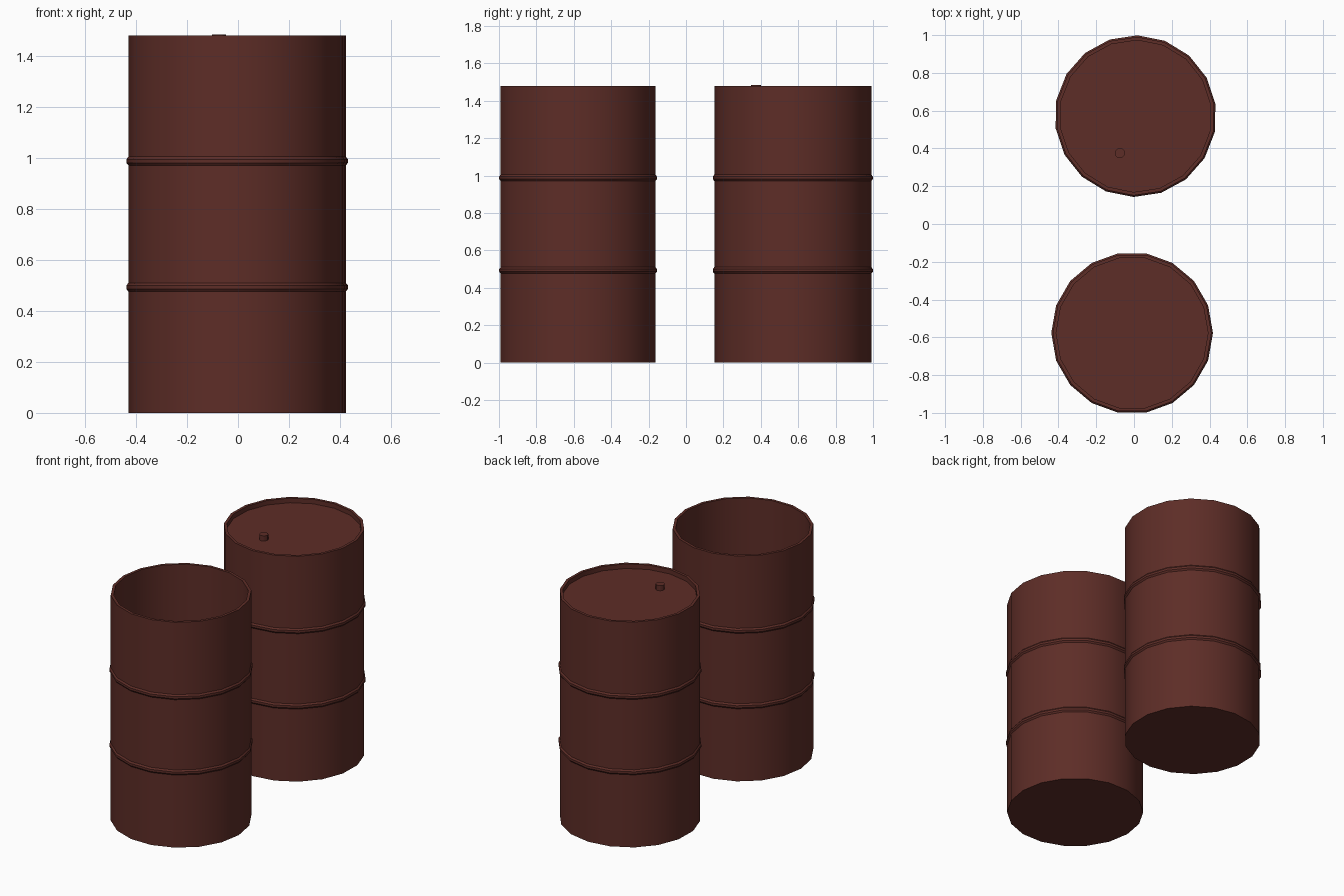
import bpy, bmesh, math

if "Cube" in bpy.data.objects:
    bpy.data.objects.remove(bpy.data.objects["Cube"])

SIDES = 18
R, H, WALL = 0.42, 1.48, 0.018

rust = bpy.data.materials.new("rust_red_paint")
rust.diffuse_color = (0.11, 0.026, 0.02, 1)
rust.use_nodes = True
rust.node_tree.nodes["Principled BSDF"].inputs["Base Color"].default_value = rust.diffuse_color


def lathe(name, profile, sides, loc, turn):
    """Spin an (r, z) profile around z and cap both ends."""
    bm = bmesh.new()
    rings = []
    for r, z in profile:
        ring = []
        for i in range(sides):
            a = turn + 2 * math.pi * i / sides
            ring.append(bm.verts.new((r * math.cos(a), r * math.sin(a), z)))
        rings.append(ring)
    for lo, hi in zip(rings, rings[1:]):
        for i in range(sides):
            j = (i + 1) % sides
            bm.faces.new((lo[i], lo[j], hi[j], hi[i]))
    bm.faces.new(rings[0][::-1])
    bm.faces.new(rings[-1])
    mesh = bpy.data.meshes.new(name)
    bm.to_mesh(mesh)
    bm.free()
    mesh.materials.append(rust)
    ob = bpy.data.objects.new(name, mesh)
    ob.location = loc
    bpy.context.collection.objects.link(ob)
    bpy.ops.object.select_all(action='DESELECT')
    ob.select_set(True)
    bpy.context.view_layer.objects.active = ob
    bpy.ops.object.shade_smooth_by_angle(angle=math.radians(30))
    return ob


def barrel_profile(inner_floor):
    """Outer wall with two rolled ribs, rim, inner wall down to a floor or lid."""
    pts = [(R, 0)]
    for z in (0.493, 0.988):
        pts += [(R, z - 0.017), (R + 0.008, z - 0.007),
                (R + 0.008, z + 0.007), (R, z + 0.017)]
    return pts + [(R, H), (R - WALL, H), (R - WALL, inner_floor)]


# Closed barrel at the back, with a recessed lid
lathe("closed_barrel", barrel_profile(H - 0.03), SIDES,
      (0.008, 0.571, 0), math.radians(8.6))

# Open barrel at the front
lathe("open_barrel", barrel_profile(0.02), SIDES, (-0.01, -0.577, 0), 0)

# Filler plug on the lid
lathe("filler_plug", [(0.027, H - 0.031), (0.027, H + 0.004)], 12,
      (-0.075, 0.375, 0), 0)
